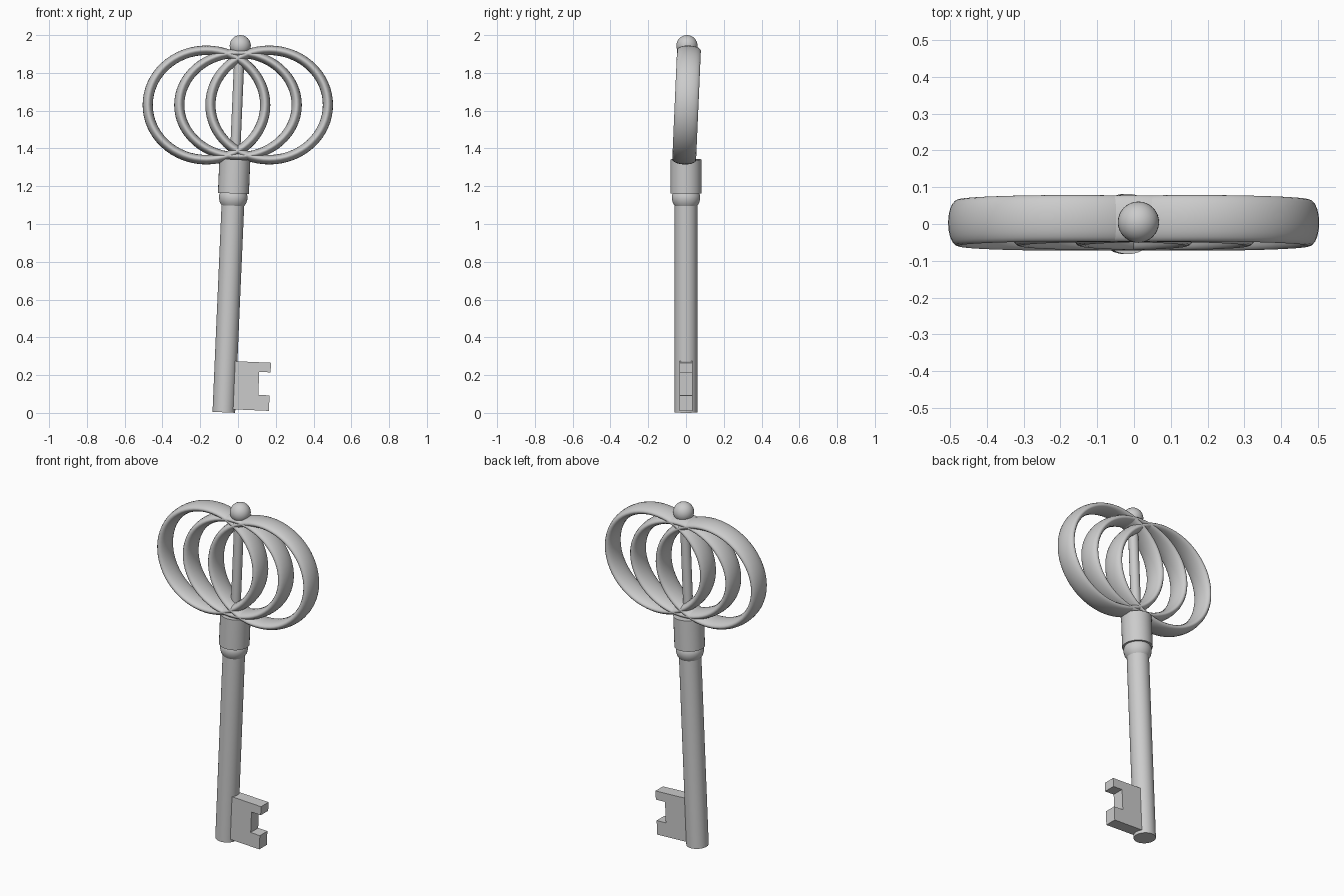
import bpy, bmesh
from math import radians, sin, cos, pi
from mathutils import Matrix

if "Cube" in bpy.data.objects:
    bpy.data.objects.remove(bpy.data.objects["Cube"])

TILT = radians(2.5)
# Frame of the leaning shaft
FRAME = Matrix.Translation((-0.075, 0, 0.003)) @ Matrix.Rotation(TILT, 4, 'Y')


def finish(bm, name, smooth=True):
    bmesh.ops.recalc_face_normals(bm, faces=bm.faces)
    me = bpy.data.meshes.new(name)
    bm.to_mesh(me)
    bm.free()
    ob = bpy.data.objects.new(name, me)
    bpy.context.collection.objects.link(ob)
    if smooth:
        bpy.ops.object.select_all(action='DESELECT')
        ob.select_set(True)
        bpy.context.view_layer.objects.active = ob
        bpy.ops.object.shade_smooth_by_angle(angle=radians(35))
    return ob


def lathe(name, profile, n=32):
    """Revolve (radius, height) points around the shaft axis, with end caps."""
    bm = bmesh.new()
    loops = [[bm.verts.new((r * cos(2 * pi * i / n), r * sin(2 * pi * i / n), z))
              for i in range(n)] for r, z in profile]
    for a, b in zip(loops, loops[1:]):
        for i in range(n):
            j = (i + 1) % n
            bm.faces.new((a[i], a[j], b[j], b[i]))
    bm.faces.new(loops[0])
    bm.faces.new(loops[-1])
    bm.transform(FRAME)
    return finish(bm, name)


# Shaft, neck ring, collar and thin centre rod
lathe("shaft", [(0.06, 0), (0.06, 1.13)])
lathe("neck_ring", [(0.06, 1.095), (0.07, 1.11), (0.075, 1.13), (0.075, 1.15), (0.066, 1.17)])
lathe("collar", [(0.082, 1.16), (0.082, 1.34)])
lathe("centre_rod", [(0.027, 1.30), (0.027, 1.94)], 16)

# Toothed bit
outline = [(0.04, 0.018), (0.238, 0.018), (0.238, 0.10), (0.178, 0.10),
           (0.178, 0.222), (0.238, 0.222), (0.238, 0.273), (0.04, 0.273)]
bm = bmesh.new()
face = bm.faces.new([bm.verts.new((x, -0.035, z)) for x, z in outline])
ext = bmesh.ops.extrude_face_region(bm, geom=[face])
bmesh.ops.translate(bm, vec=(0, 0.07, 0),
                    verts=[v for v in ext['geom'] if isinstance(v, bmesh.types.BMVert)])
bm.transform(FRAME)
finish(bm, "bit", smooth=False)

# Three overlapping flattened rings of the bow
for name, x, rz in (("left_ring", -0.167, 0.315), ("middle_ring", 0, 0.298),
                    ("right_ring", 0.165, 0.315)):
    bpy.ops.mesh.primitive_torus_add(major_radius=0.311, minor_radius=0.027,
                                     major_segments=64, minor_segments=20,
                                     location=(x, 0.003, 1.63),
                                     rotation=(pi / 2 - TILT, 0, 0))
    ring = bpy.context.object
    ring.name = name
    ring.scale = (1, rz / 0.338, 0.063 / 0.027)
    bpy.ops.object.shade_smooth_by_angle(angle=radians(60))

# Ball finial
bpy.ops.mesh.primitive_uv_sphere_add(segments=32, ring_count=16, radius=0.056,
                                     location=(0.012, 0.005, 1.944))
bpy.context.object.name = "finial_ball"
bpy.ops.object.shade_smooth_by_angle(angle=radians(35))
